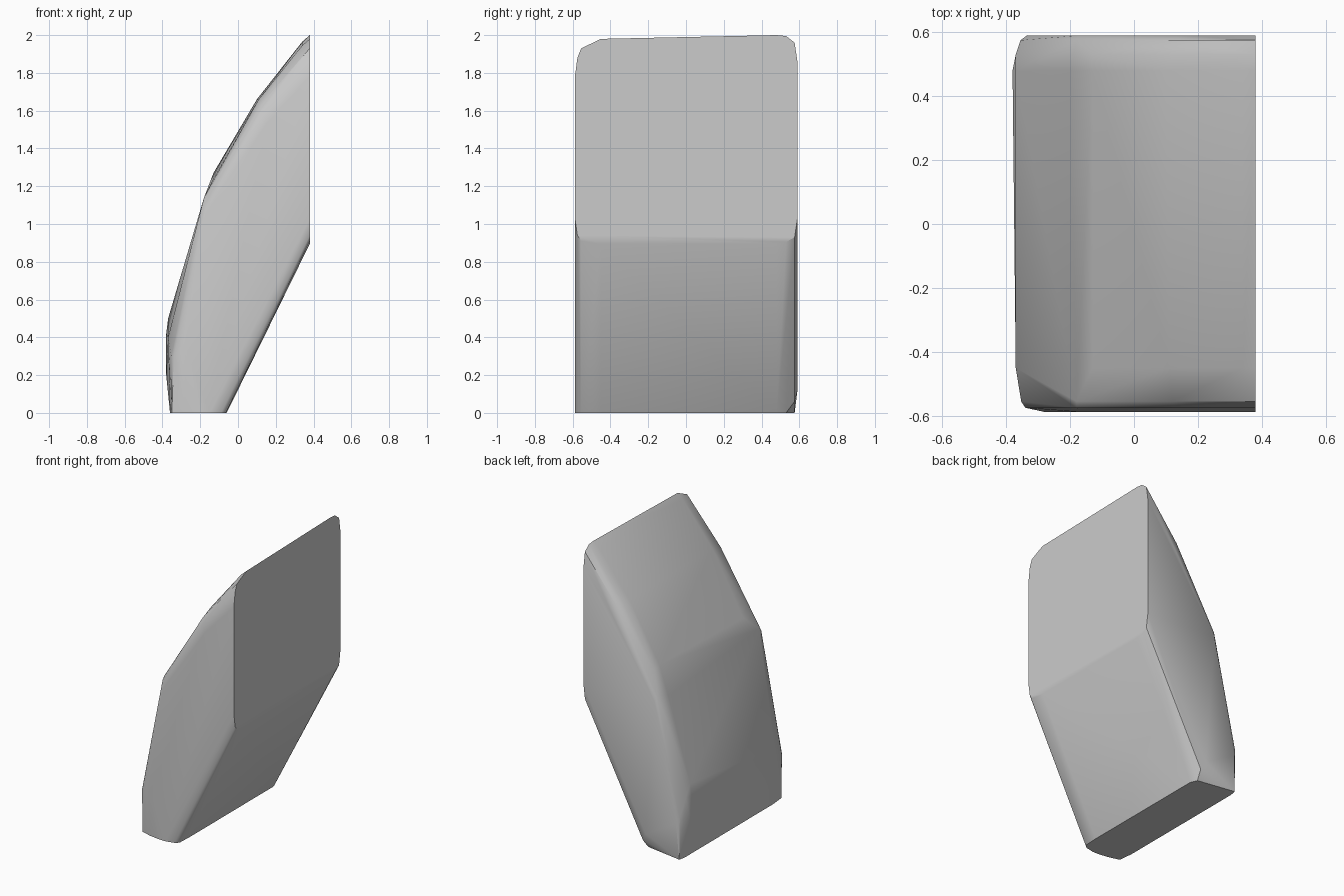
import bpy, bmesh

# Side profiles (x, z) placed at successive y positions, from front to back
sections = [
    # front side face
    (-0.588, [(-0.15, 0.0), (-0.2, 0.0), (-0.28, 0.35), (-0.17, 1.06), (0.15, 1.53),
              (0.38, 1.78), (0.38, 1.03)]),
    # front rounded edge
    (-0.575, [(-0.09, 0.0), (-0.28, 0.0), (-0.34, 0.3), (-0.18, 1.12),
              (0.13, 1.6), (0.38, 1.88), (0.38, 0.94)]),
    (-0.555, [(-0.065, 0.0), (-0.35, 0.0), (-0.353, 0.3), (-0.18, 1.14),
              (0.12, 1.63), (0.38, 1.93), (0.38, 0.91)]),
    # full body
    (-0.45, [(-0.06, 0.0), (-0.36, 0.0), (-0.37, 0.4), (-0.165, 1.16), (-0.13, 1.24),
             (0.11, 1.66), (0.34, 1.945), (0.38, 1.98), (0.38, 0.895)]),
    (0.48, [(-0.06, 0.0), (-0.36, 0.0), (-0.38, 0.2), (-0.38, 0.42), (-0.37, 0.5),
            (-0.2, 1.07), (-0.13, 1.27), (0.1, 1.66), (0.34, 1.965),
            (0.38, 2.0), (0.38, 0.895)]),
    # back rounded edge
    (0.53, [(-0.08, 0.0), (-0.36, 0.0), (-0.37, 0.42), (-0.19, 1.08), (-0.13, 1.25),
            (0.12, 1.66), (0.38, 1.995), (0.38, 0.905)]),
    (0.575, [(-0.07, 0.06), (-0.35, 0.0), (-0.355, 0.3), (-0.18, 1.1),
             (0.13, 1.64), (0.38, 1.96), (0.38, 0.93)]),
    # back side face
    (0.59, [(-0.1, 0.12), (-0.335, 0.25), (-0.17, 1.06), (0.15, 1.57),
            (0.38, 1.86), (0.38, 1.03)]),
]

# Solid wrapped around the profiles
bm = bmesh.new()
for y, profile in sections:
    for x, z in profile:
        bm.verts.new((x, y, z))
hull = bmesh.ops.convex_hull(bm, input=bm.verts[:])
junk = {g for g in hull["geom_interior"] + hull["geom_unused"]
        if isinstance(g, bmesh.types.BMVert)}
bmesh.ops.delete(bm, geom=list(junk), context='VERTS')
bmesh.ops.recalc_face_normals(bm, faces=bm.faces[:])

mesh = bpy.data.meshes.new("leaning_block")
bm.to_mesh(mesh)
bm.free()
block = bpy.data.objects.new("leaning_block", mesh)
bpy.context.collection.objects.link(block)

# Soft shading across the rounded edges
bpy.context.view_layer.objects.active = block
block.select_set(True)
bpy.ops.object.shade_smooth_by_angle(angle=0.52)
